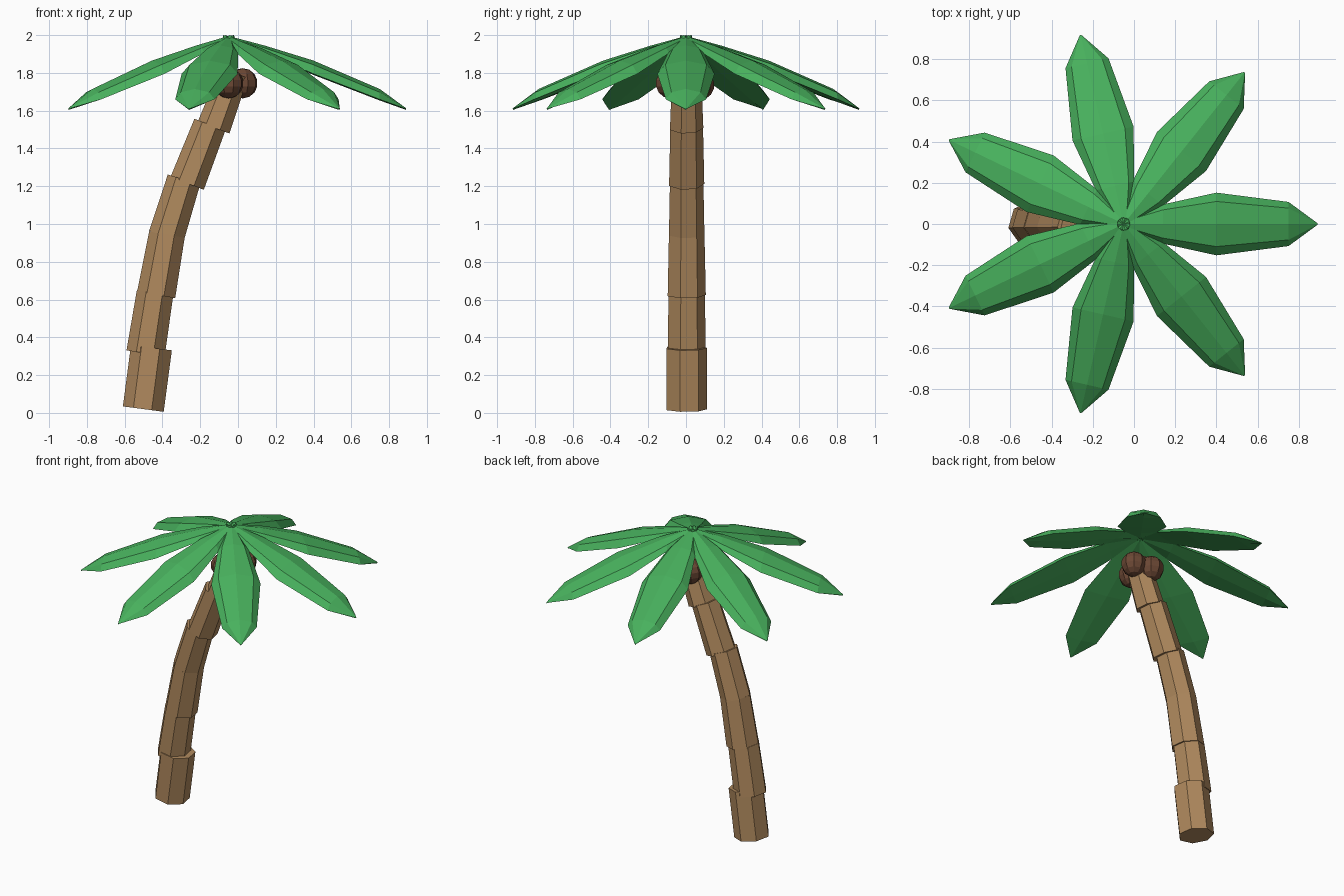
import bpy, bmesh, math
from mathutils import Vector, Matrix

cube = bpy.data.objects.get("Cube")
if cube:
    bpy.data.objects.remove(cube)


def material(name, rgb):
    m = bpy.data.materials.new(name)
    m.use_nodes = True
    m.diffuse_color = (*rgb, 1)
    m.node_tree.nodes["Principled BSDF"].inputs["Base Color"].default_value = (*rgb, 1)
    return m


bark = material("bark_brown", (0.43, 0.25, 0.11))
leaf_green = material("leaf_green", (0.065, 0.44, 0.11))
husk = material("husk_brown", (0.15, 0.065, 0.035))


def finish(bm, name, mat):
    bmesh.ops.recalc_face_normals(bm, faces=bm.faces)
    mesh = bpy.data.meshes.new(name)
    bm.to_mesh(mesh)
    bm.free()
    mesh.materials.append(mat)
    obj = bpy.data.objects.new(name, mesh)
    bpy.context.collection.objects.link(obj)
    return obj


def loft(bm, rings):
    """Skin closed rings of equal size and cap both ends."""
    rows = [[bm.verts.new(p) for p in ring] for ring in rings]
    for a, b in zip(rows, rows[1:]):
        n = len(a)
        for i in range(n):
            bm.faces.new((a[i], a[(i + 1) % n], b[(i + 1) % n], b[i]))
    bm.faces.new(rows[0])
    bm.faces.new(rows[-1])


# Trunk: stacked seven-sided segments that lean along a curve
SIDES, PHASE = 7, math.radians(35.4)
segments = [  # bottom x, z, top x, z, radius at bottom and top
    (-0.50, 0.02, -0.457, 0.345, 0.112, 0.112),
    (-0.488, 0.315, -0.438, 0.635, 0.105, 0.100),
    (-0.432, 0.625, -0.375, 0.945, 0.105, 0.098),
    (-0.378, 0.935, -0.285, 1.235, 0.098, 0.092),
    (-0.268, 1.215, -0.148, 1.525, 0.097, 0.090),
    (-0.128, 1.510, -0.02, 1.80, 0.092, 0.080),
]
for k, (x0, z0, x1, z1, r0, r1) in enumerate(segments):
    start, end = Vector((x0, 0, z0)), Vector((x1, 0, z1))
    axis = (end - start).normalized()
    across = Vector((axis.z, 0, -axis.x))
    rings = []
    for centre, r in ((start, r0), (end, r1)):
        angles = [PHASE + i * math.tau / SIDES for i in range(SIDES)]
        rings.append([centre + across * (r * math.cos(a)) + Vector((0, r * math.sin(a), 0))
                      for a in angles])
    bm = bmesh.new()
    loft(bm, rings)
    finish(bm, f"trunk_segment_{k + 1}", bark)

# Fronds: seven domed leaves drooping from the crown
CROWN_X, FRONDS = -0.05, 7
stations = [  # distance out, half width, ridge height, rim height
    (-0.03, 0.012, 2.0, 1.985),
    (0.02, 0.025, 1.99, 1.965),
    (0.19, 0.095, 1.945, 1.905),
    (0.45, 0.152, 1.865, 1.795),
    (0.80, 0.107, 1.715, 1.66),
    (0.94, 0.004, 1.613, 1.61),
]
for k in range(FRONDS):
    rings = []
    for r, w, top, rim in stations:
        shoulder = rim + (top - rim) * 0.68
        rings.append([(r, w, rim), (r, w * 0.72, shoulder), (r, 0, top),
                      (r, -w * 0.72, shoulder), (r, -w, rim), (r, 0, rim - 0.006)])
    bm = bmesh.new()
    loft(bm, rings)
    turn = Matrix.Rotation(k * math.tau / FRONDS, 4, "Z")
    bm.transform(Matrix.Translation((CROWN_X, 0, 0)) @ turn)
    finish(bm, f"frond_{k + 1}", leaf_green)

# Coconuts clustered beneath the crown
for k, spot in enumerate([(-0.05, -0.085, 1.745), (0.025, 0.03, 1.745), (-0.08, 0.07, 1.735)]):
    bm = bmesh.new()
    bmesh.ops.create_uvsphere(bm, u_segments=9, v_segments=7, radius=0.08)
    bm.transform(Matrix.Translation(spot))
    finish(bm, f"coconut_{k + 1}", husk)
